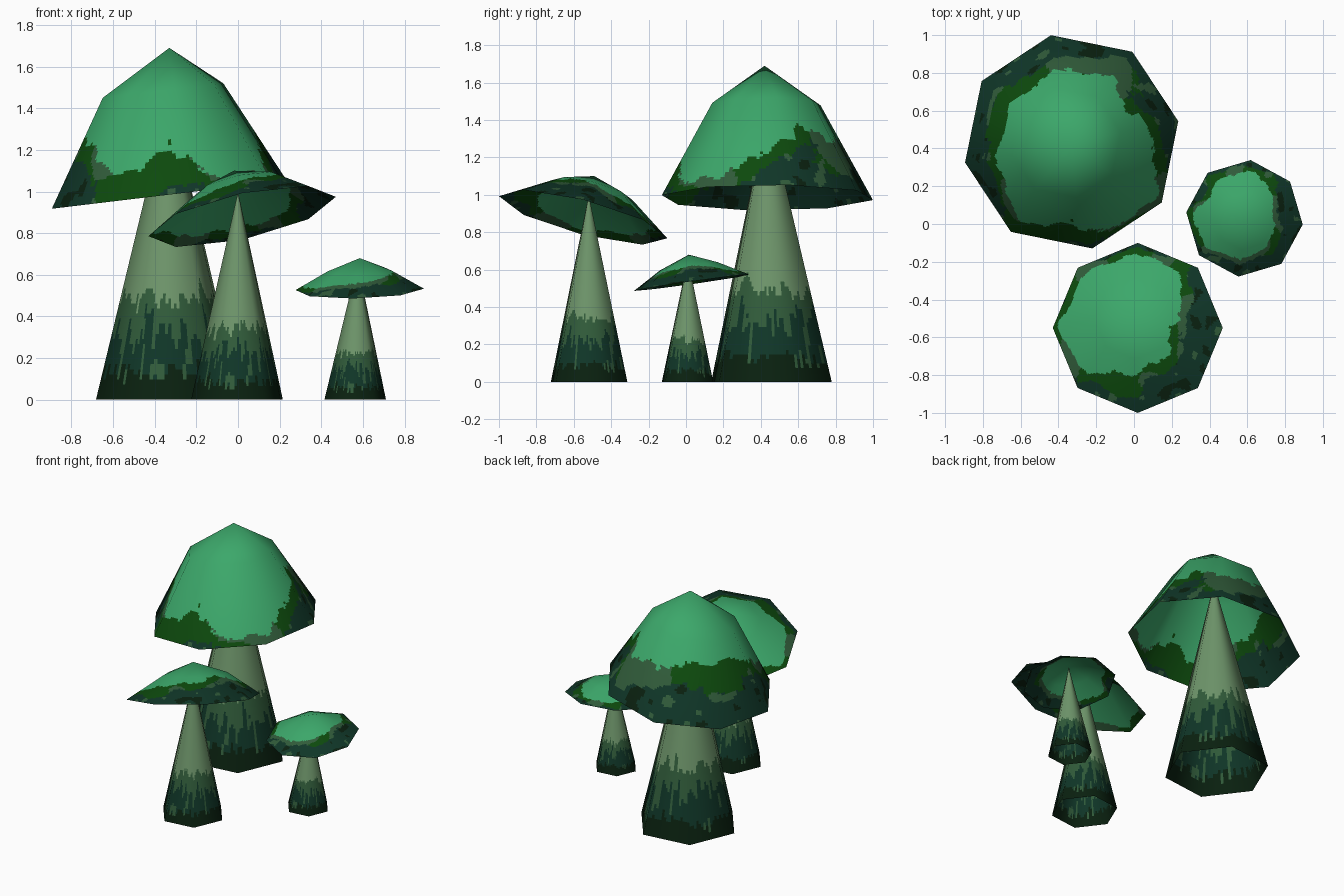
import bpy
from math import sin, cos, radians, degrees, atan2, floor
from mathutils import Vector, noise

cube = bpy.data.objects.get("Cube")
if cube:
    bpy.data.objects.remove(cube, do_unlink=True)

LIGHT, OLIVE, GRASS, TEAL, DARK, SAGE = range(6)
PALETTE = [
    ("light green", (0.045, 0.39, 0.145)),
    ("olive green", (0.030, 0.105, 0.042)),
    ("grass green", (0.004, 0.068, 0.004)),
    ("dark teal", (0.005, 0.037, 0.021)),
    ("blackish green", (0.003, 0.015, 0.005)),
    ("sage stem", (0.155, 0.30, 0.145)),
]


def make_material(name, rgb):
    mat = bpy.data.materials.new(name)
    mat.use_nodes = True
    mat.diffuse_color = (*rgb, 1)
    mat.node_tree.nodes["Principled BSDF"].inputs["Base Color"].default_value = (*rgb, 1)
    return mat


MATERIALS = [make_material(*entry) for entry in PALETTE]


def corner_ring(center, radius, sides, turn, tilt, profile_normal):
    """Corner points and normals of one tilted polygon ring."""
    ring = []
    nr, nz = profile_normal
    for k in range(sides):
        a = radians(turn) + radians(360) * k / sides
        d = Vector((cos(a), sin(a), 0)) * radius
        point = Vector(center) + d + Vector((0, 0, d.x * tilt[0] + d.y * tilt[1]))
        normal = Vector((nr * cos(a) - tilt[0] * nz, nr * sin(a) - tilt[1] * nz, nz))
        ring.append((point, normal.normalized()))
    return ring


def faceted_shell(name, rings, steps, fine, paint):
    """Open shell from a tip through polygon rings, cut finely so faces can be painted."""
    sides = len(rings[0])
    columns = sides * fine

    def sample(ring, j, which):
        k, f = divmod(j, fine)
        return ring[k % sides][which].lerp(ring[(k + 1) % sides][which], f / fine)

    verts, normals, faces, marks = [rings[0][0][0]], [rings[0][0][1]], [], []
    previous = None
    for i, count in enumerate(steps):
        for s in range(1, count + 1):
            t = s / count
            row = len(verts)
            for j in range(columns):
                verts.append(sample(rings[i], j, 0).lerp(sample(rings[i + 1], j, 0), t))
                normals.append(sample(rings[i], j, 1).lerp(sample(rings[i + 1], j, 1), t).normalized())
            for j in range(columns):
                n = (j + 1) % columns
                if previous is None:
                    faces.append((0, row + j, row + n))
                else:
                    faces.append((previous + j, row + j, row + n, previous + n))
                marks.append((i, t - 0.5 / count))
            previous = row
    mesh = bpy.data.meshes.new(name)
    mesh.from_pydata(verts, [], faces)
    for mat in MATERIALS:
        mesh.materials.append(mat)
    for poly, mark in zip(mesh.polygons, marks):
        poly.use_smooth = True
        poly.material_index = paint(poly.center, mark)
    mesh.normals_split_custom_set_from_vertices(normals)
    obj = bpy.data.objects.new(name, mesh)
    bpy.context.collection.objects.link(obj)
    return obj


def around(values, angle):
    """Read a value from an evenly spaced circular list."""
    x = (angle % 360) / 360 * len(values)
    i = floor(x)
    a, b = values[i % len(values)], values[(i + 1) % len(values)]
    return a + (b - a) * (x - i)


def make_cap(name, rim, rim_r, mid, mid_r, tip, turn, tilt, border):
    # profile normals for the upper and lower slope
    upper = Vector((tip[2] - mid[2], mid_r)).normalized()
    lower = Vector((mid[2] - rim[2], rim_r - mid_r)).normalized()
    rings = [corner_ring(tip, 0, 8, turn, tilt, (0, 1)),
             corner_ring(mid, mid_r, 8, turn, tilt, (upper + lower).normalized()),
             corner_ring(rim, rim_r, 8, turn, tilt, lower)]
    split = mid_r / rim_r

    def paint(p, mark):
        i, t = mark
        reach = t * split if i == 0 else split + t * (1 - split)
        angle = degrees(atan2(p.y - rim[1], p.x - rim[0]))
        q = p / rim_r
        wobble = noise.noise(q * 7) * 0.05 + noise.noise(q * 16) * 0.03
        d = reach - around(border, angle) + wobble
        patch = noise.noise(q * 2.3 + Vector((4, 1, 7)))
        if d < 0:
            return LIGHT
        if d < 0.09 + 0.22 * max(0, patch):
            return GRASS if noise.noise(q * 2.1 + Vector((9, 3, 2))) > -0.1 else OLIVE
        spot = noise.noise(q * 6 + Vector((2, 8, 5)))
        if spot > 0.34:
            return DARK
        return OLIVE if spot < -0.42 else TEAL

    return faceted_shell(name, rings, (14, 36), 22, paint)


def make_stem(name, base, radius, tip):
    height = tip[2]
    slope = Vector((height, radius)).normalized()
    rings = [corner_ring(tip, 0, 6, 7, (0, 0), slope),
             corner_ring(base, radius, 6, 7, (0, 0), slope)]

    def paint(p, mark):
        h = p.z / height
        a = atan2(p.y - base[1], p.x - base[0])
        ring = Vector((cos(a), sin(a), 0))
        # long vertical drips
        drip = noise.noise(ring * 5 + Vector((0, 0, h * 3)) + Vector(base))
        thin = noise.noise(ring * 11 + Vector((3, 1, h * 7)))
        level = h + 0.05 * drip + 0.06 * thin
        if level > 0.335:
            return SAGE
        if level > 0.225 + 0.11 * noise.noise(ring * 8 + Vector((7, 2, h * 4))):
            return OLIVE
        if level > 0.085 + 0.07 * drip:
            return TEAL if thin < 0.33 else OLIVE
        return DARK

    return faceted_shell(name, rings, (60,), 18, paint)


# large mushroom at the back
make_cap("large_cap", (-0.33, 0.435, 0.985), 0.575, (-0.36, 0.43, 1.485), 0.295,
         (-0.33, 0.42, 1.69), 11, (0.12, 0.0),
         (0.80, 0.68, 0.74, 0.71, 0.67, 0.65, 0.64, 0.76, 0.88, 0.77, 0.96, 0.95))
make_stem("large_stem", (-0.335, 0.457, 0), 0.35, (-0.33, 0.435, 1.46))

# medium mushroom at the front
make_cap("medium_cap", (0.02, -0.55, 0.88), 0.45, (0.005, -0.5, 1.025), 0.215,
         (-0.02, -0.49, 1.10), 0, (0.21, -0.25),
         (0.46, 0.60, 0.85, 0.85, 0.88, 0.88, 0.95, 0.87, 0.72, 0.63, 0.60, 0.53))
make_stem("medium_stem", (-0.005, -0.518, 0), 0.222, (0.0, -0.52, 1.0))

# small mushroom at the side
make_cap("small_cap", (0.585, 0.03, 0.53), 0.31, (0.585, 0.015, 0.618), 0.155,
         (0.585, 0.015, 0.68), -6, (0.025, 0.14),
         (0.52, 0.58, 0.80, 0.83, 0.85, 0.76, 0.92, 0.85, 0.72, 0.66, 0.62, 0.56))
make_stem("small_stem", (0.563, 0.008, 0), 0.149, (0.575, 0.01, 0.66))
